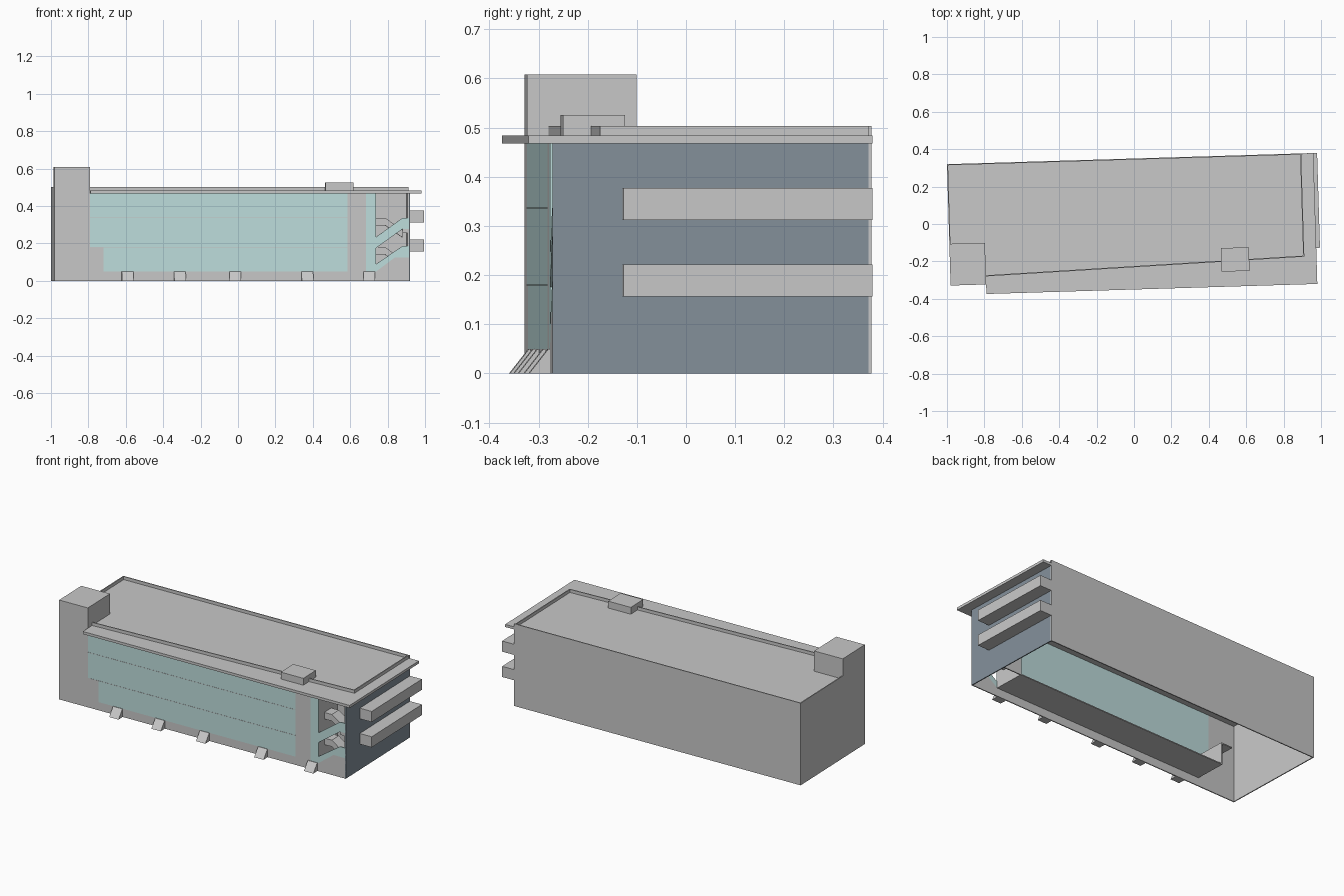
import bpy, bmesh, math

cube = bpy.data.objects.get("Cube")
if cube:
    bpy.data.objects.remove(cube, do_unlink=True)

TURN = math.radians(1.74)      # the whole building sits slightly turned
L, R, F, B = -0.99, 0.911, -0.299, 0.35
EAVE, DECK, RIM = 0.468, 0.484, 0.503
T = 0.006                      # wall thickness


def material(name, rgb):
    m = bpy.data.materials.new(name)
    m.use_nodes = True
    m.diffuse_color = (*rgb, 1)
    m.node_tree.nodes["Principled BSDF"].inputs["Base Color"].default_value = (*rgb, 1)
    return m


GREY = material("concrete grey", (0.58, 0.58, 0.58))
GLASS = material("pale teal glass", (0.52, 0.73, 0.72))
SLATE = material("slate blue", (0.23, 0.28, 0.325))


def prism(name, outline, a, b, mat, axis="v"):
    """Extrude an outline from a to b: (u,z) along v, (v,z) along u, (u,v) along z."""
    place = {"v": lambda p, d: (p[0], d, p[1]),
             "u": lambda p, d: (d, p[0], p[1]),
             "z": lambda p, d: (p[0], p[1], d)}[axis]
    bm = bmesh.new()
    near = [bm.verts.new(place(p, a)) for p in outline]
    far = [bm.verts.new(place(p, b)) for p in outline]
    bm.faces.new(near)
    bm.faces.new(far[::-1])
    n = len(outline)
    for i in range(n):
        j = (i + 1) % n
        bm.faces.new((near[j], near[i], far[i], far[j]))
    bmesh.ops.recalc_face_normals(bm, faces=bm.faces)
    mesh = bpy.data.meshes.new(name)
    bm.to_mesh(mesh)
    bm.free()
    mesh.materials.append(mat)
    ob = bpy.data.objects.new(name, mesh)
    ob.rotation_euler.z = TURN
    bpy.context.collection.objects.link(ob)
    return ob


def box(name, u0, u1, v0, v1, z0, z1, mat=GREY):
    return prism(name, [(u0, z0), (u1, z0), (u1, z1), (u0, z1)], v0, v1, mat)


# Outer shell, open underneath
box("back_wall", L, R, B - T, B, 0, RIM)
box("left_wall", L, L + T, F, B - T, 0, RIM)
box("right_wall", R - T, R, F, B - T, 0, EAVE, SLATE)

# Concrete part of the front, framing the glazing
prism("front_wall", [(L, 0), (R, 0), (R, .125), (.83, .125), (.73, .05), (.676, .05),
                     (.676, EAVE), (.577, EAVE), (.577, .05), (-.729, .05), (-.729, .18),
                     (-.80, .18), (-.80, EAVE), (L, EAVE)], F, F + T, GREY)

# Glazing and sloping stair balustrades, flush with the front
prism("main_glazing", [(-.729, .05), (.577, .05), (.577, EAVE), (-.80, EAVE),
                       (-.80, .18), (-.729, .18)], F, F + T, GLASS)
box("side_glazing", .676, .73, F, F + T, .05, EAVE, GLASS)
prism("lower_balustrade", [(.73, .05), (.83, .125), (R, .125), (R, .187),
                           (.872, .187), (.73, .09)], F, F + T, GLASS)
prism("upper_balustrade", [(.73, .176), (.872, .278), (R, .278), (R, .337),
                           (.872, .337), (.73, .235)], F, F + T, GLASS)
for i, z in enumerate((.18, .337)):
    box(f"floor_joint_{i}", -.80, .577, F - .001, F, z - .001, z + .001)

# Room floor behind the glazing and the stairwell recess
box("room_floor", -.729, .73, F + T, -.10, .05, .056)
box("room_end", -.729, -.723, F + T, -.10, .056, .18)
box("room_upper_floor", -.80, -.723, F + T, -.10, .18, .186)
box("stairwell_back", .73, R - T, -.106, -.10, .05, EAVE)
box("stairwell_side", .724, .73, F + T, -.10, .05, EAVE)
box("stairwell_lining", R - 2 * T, R - T, F + T, -.106, .05, EAVE)
for i, z in enumerate((.18, .337)):
    prism(f"stair_flight_{i}", [(.73, z), (.78, z), (.872, z - .065), (.872, z - .105),
                                (.78, z - .04), (.73, z - .04)], -.24, -.17, GREY)
    box(f"stair_landing_{i}", .872, R - 2 * T, F + T, -.106, z - .08, z - .06)

# Roof deck, with its canopy over the front and right
prism("roof_canopy", [(-.80, -.35), (.97, -.35), (.97, B), (L + T, B - T),
                      (L + T, -.076), (-.80, -.076)], EAVE, DECK, GREY, "z")

# Thin roof rim; its front line runs at a slight angle
prism("front_rim", [(-.80, -.256), (.905, -.2025), (.905, -.1965), (-.80, -.25)],
      DECK, RIM, GREY, "z")
box("right_rim", .899, .905, -.1965, B, DECK, RIM)
box("rooftop_hatch", .46, .61, -.269, -.143, DECK, .526)

# Corner tower head
box("tower", L, -.80, F, -.076, EAVE, .608)

# Balconies on the right end
for i, z in enumerate((.157, .312)):
    box(f"balcony_{i}", R, .99, -.157, B, z, z + .065)

# Sloped entrance steps
for i, u in enumerate((-.60, -.32, -.024, .362, .692)):
    prism(f"entrance_step_{i}", [(F, 0), (F - .042, 0), (F - .003, .05), (F, .05)],
          u - .031, u + .031, GREY, "u")
